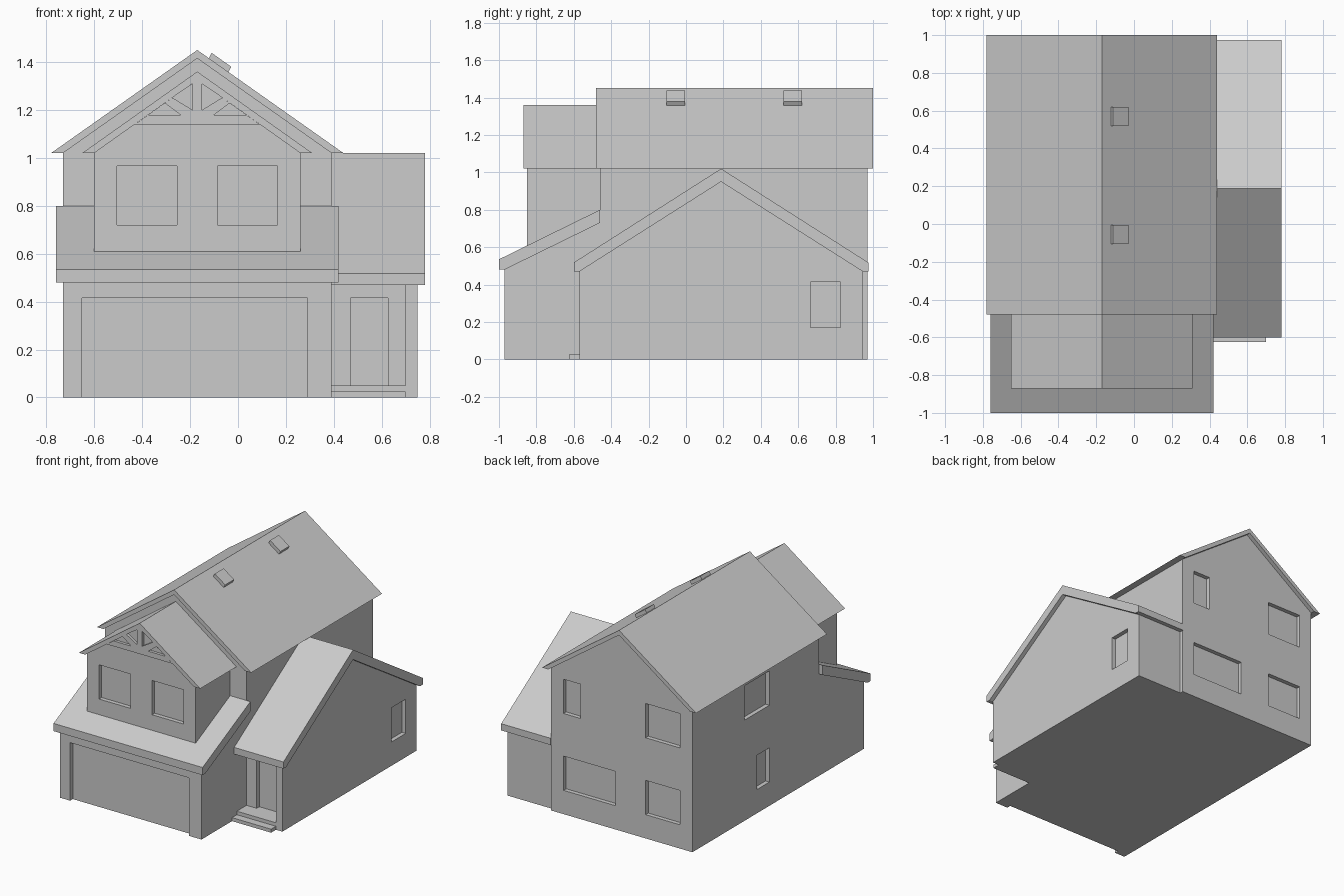
import bpy, bmesh
from mathutils import Vector

if "Cube" in bpy.data.objects:
    bpy.data.objects.remove(bpy.data.objects["Cube"])

MID = -0.17  # ridge line of the main house


def prism(name, axis, profile, a, b):
    """Extrude a (y,z) profile along x, or an (x,z) profile along y, from a to b."""
    bm = bmesh.new()
    pts = [(a, u, z) if axis == 'x' else (u, a, z) for u, z in profile]
    face = bm.faces.new([bm.verts.new(p) for p in pts])
    new = bmesh.ops.extrude_face_region(bm, geom=[face])['geom']
    move = Vector((b - a, 0, 0)) if axis == 'x' else Vector((0, b - a, 0))
    bmesh.ops.translate(bm, vec=move, verts=[v for v in new if isinstance(v, bmesh.types.BMVert)])
    bmesh.ops.recalc_face_normals(bm, faces=bm.faces)
    me = bpy.data.meshes.new(name)
    bm.to_mesh(me)
    bm.free()
    ob = bpy.data.objects.new(name, me)
    bpy.context.collection.objects.link(ob)
    return ob


def box(name, x0, x1, y0, y1, z0, z1):
    return prism(name, 'y', [(x0, z0), (x1, z0), (x1, z1), (x0, z1)], y0, y1)


def cut(ob, cutter):
    """Subtract the cutter, then discard it."""
    cutter.hide_render = True
    mod = ob.modifiers.new("cut", 'BOOLEAN')
    mod.operation = 'DIFFERENCE'
    mod.solver = 'EXACT'
    mod.object = cutter
    bpy.context.view_layer.objects.active = ob
    bpy.ops.object.modifier_apply(modifier=mod.name)
    bpy.data.objects.remove(cutter)


def gable_roof(name, axis, mid, half, wall, eave, top, under, a, b, lip=0.0):
    """Gable roof with flat soffits; lip is the height of the eave fascia."""
    prof = [(mid - half, eave), (mid - half, eave + lip), (mid, top),
            (mid + half, eave + lip), (mid + half, eave),
            (mid + wall, eave), (mid, under), (mid - wall, eave)]
    if lip == 0:
        del prof[4], prof[1]
    return prism(name, axis, prof, a, b)


def gable_walls(name, axis, mid, wall, base, eave, top, a, b):
    return prism(name, axis, [(mid - wall, base), (mid + wall, base), (mid + wall, eave),
                              (mid, top), (mid - wall, eave)], a, b)


D = 0.03           # recess depth of openings
LOW = (0.17, 0.415)   # ground floor window heights
HIGH = (0.72, 0.965)  # upper floor window heights

# main house with back and left windows
house = gable_walls("main_walls", 'y', MID, 0.56, 0, 1.02, 1.415, -0.46, 0.97)
for x0, x1, zs in [(0.155, 0.29, HIGH), (-0.63, -0.36, HIGH), (-0.12, 0.29, LOW), (-0.63, -0.36, LOW)]:
    cut(house, box("window_cutter", x0, x1, 0.97 - D, 1.1, *zs))
for y0, y1, zs in [(0.10, 0.38, HIGH), (0.10, 0.24, LOW)]:
    cut(house, box("window_cutter", -0.9, -0.73 + D, y0, y1, *zs))
gable_roof("main_roof", 'y', MID, 0.61, 0.56, 1.02, 1.45, 1.415, -0.48, 1.0)

# garage with door recess and lean-to roof
garage = prism("garage_walls", 'x', [(-0.97, 0), (-0.46, 0), (-0.46, 0.73), (-0.97, 0.48)], -0.73, 0.39)
cut(garage, box("door_cutter", -0.65, 0.29, -1.1, -0.97 + D, -0.1, 0.415))
prism("garage_roof", 'x', [(-1.0, 0.48), (-1.0, 0.535), (-0.46, 0.80), (-0.46, 0.73), (-0.97, 0.48)], -0.76, 0.42)

# upper bay with front windows
bay = gable_walls("bay_walls", 'y', MID, 0.43, 0.58, 1.02, 1.325, -0.85, -0.46)
for x0 in (-0.505, -0.085):
    cut(bay, box("window_cutter", x0, x0 + 0.25, -1.0, -0.85 + D, *HIGH))
gable_roof("bay_roof", 'y', MID, 0.48, 0.43, 1.02, 1.36, 1.325, -0.87, -0.46)

# pierced truss in the bay gable
truss = prism("gable_truss", 'y', [(MID - 0.26, 1.14), (MID + 0.26, 1.14), (MID, 1.325)], -0.87, -0.85)
for s in (-1, 1):
    for tri in ([(0.205, 1.178), (0.068, 1.178), (0.135, 1.228)],
                [(0.105, 1.252), (0.02, 1.308), (0.02, 1.2)]):
        cut(truss, prism("truss_cutter", 'y', [(MID + s * u, z) for u, z in tri], -0.95, -0.8))

# side wing with porch, entrance door and window
wing = gable_walls("wing_walls", 'x', 0.1875, 0.7575, 0, 0.47, 0.95, 0.39, 0.75)
cut(wing, box("porch_cutter", 0.3, 0.70, -0.7, -0.46, 0.05, 0.5))
cut(wing, box("door_cutter", 0.47, 0.625, -0.6, -0.46 + D, 0.05, 0.415))
cut(wing, box("window_cutter", 0.75 - D, 0.9, 0.665, 0.825, *LOW))
gable_roof("wing_roof", 'x', 0.1875, 0.7875, 0.7575, 0.47, 1.02, 0.95, 0.39, 0.78, lip=0.048)
box("porch_step", 0.39, 0.70, -0.625, -0.57, 0, 0.025)

# skylights on the right slope
for i, y in enumerate((-0.105, 0.52)):
    prism(f"skylight_{i + 1}", 'y', [(-0.125, 1.41), (-0.043, 1.352), (-0.028, 1.38), (-0.11, 1.438)], y, y + 0.1)
